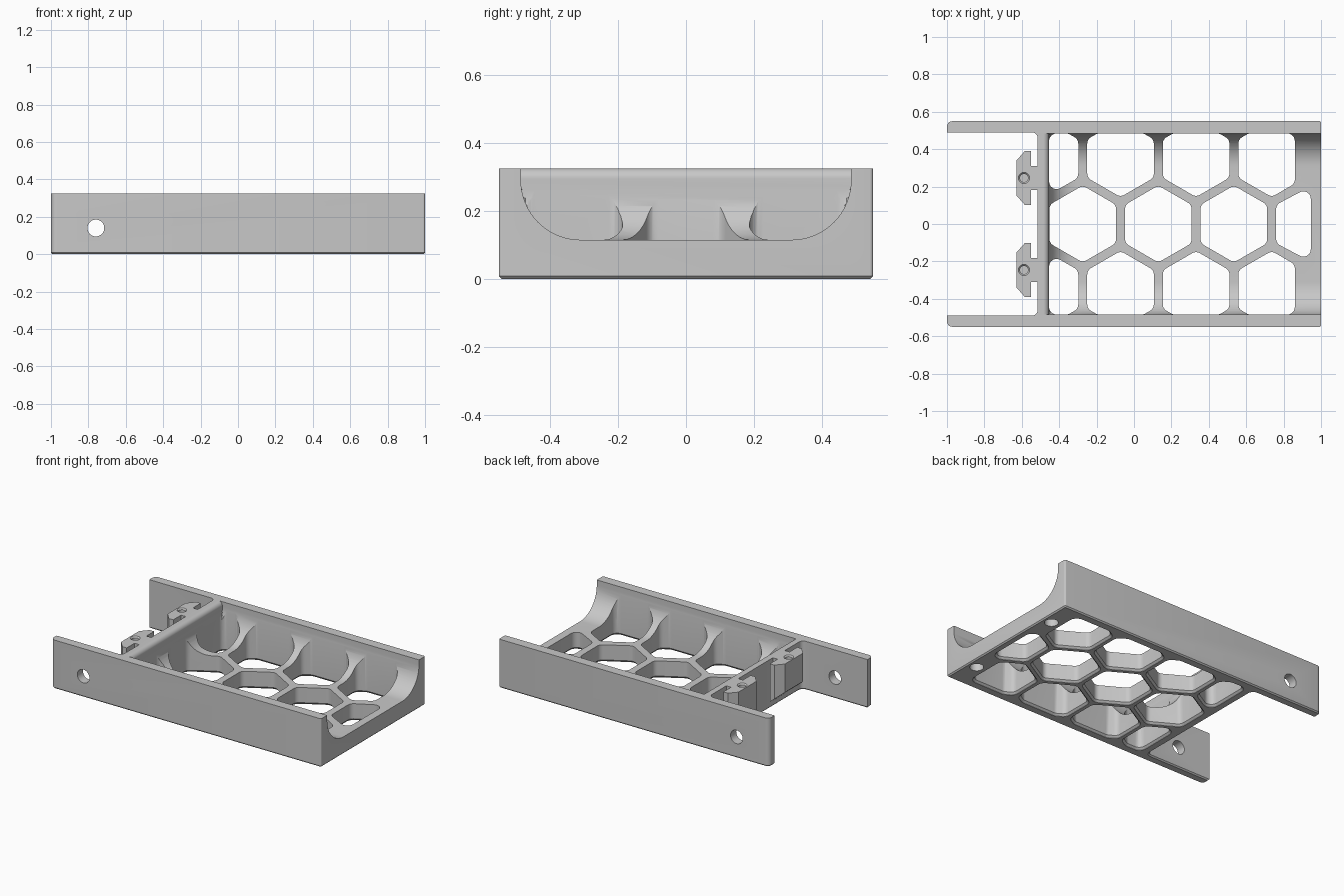
import bpy, bmesh, math
from mathutils import Vector

if "Cube" in bpy.data.objects:
    bpy.data.objects.remove(bpy.data.objects["Cube"])

grey = bpy.data.materials.new("plain_grey")
grey.diffuse_color = (0.58, 0.58, 0.58, 1)
grey.use_nodes = True
grey.node_tree.nodes["Principled BSDF"].inputs["Base Color"].default_value = grey.diffuse_color

L, WALL, INNER, HALF, H, FLOOR = -0.515, -0.455, 0.485, 0.55, 0.325, 0.115


def clip(pts, axis, limit, sign):
    """Keep the part of a polygon where sign * coordinate <= sign * limit."""
    out = []
    for a, b in zip(pts, pts[1:] + pts[:1]):
        da, db = sign * (a[axis] - limit), sign * (b[axis] - limit)
        if da <= 0:
            out.append(a)
        if da * db < 0:
            out.append(a.lerp(b, da / (da - db)))
    return out


def merge_short(pts, d):
    """Replace very short polygon edges by one corner."""
    out = []
    for p in pts:
        if out and (p - out[-1]).length < d:
            out[-1] = (p + out[-1]) / 2
        else:
            out.append(p)
    if (out[0] - out[-1]).length < d:
        out[0] = (out[0] + out.pop()) / 2
    return out


def rounded(pts, radii, seg=6):
    """Round polygon corners with tangent arcs."""
    out, n = [], len(pts)
    for i, p in enumerate(pts):
        r = radii[i] if isinstance(radii, list) else radii
        a, b = pts[i - 1] - p, pts[(i + 1) % n] - p
        half = a.angle(b) / 2
        if r <= 0 or half > 1.55:
            out.append(p)
            continue
        t = min(r / math.tan(half), a.length * 0.47, b.length * 0.47)
        r = t * math.tan(half)
        c = p + (a.normalized() + b.normalized()).normalized() * (r / math.sin(half))
        s, e = p + a.normalized() * t - c, p + b.normalized() * t - c
        turn = s.angle_signed(e)
        for k in range(seg + 1):
            ang = -turn * k / seg
            out.append(c + Vector((s.x * math.cos(ang) - s.y * math.sin(ang),
                                   s.x * math.sin(ang) + s.y * math.cos(ang))))
    return out


def offset(pts, d):
    """Grow a counter-clockwise polygon by d."""
    out, n = [], len(pts)
    for i, p in enumerate(pts):
        u, v = (p - pts[i - 1]).normalized(), (pts[(i + 1) % n] - p).normalized()
        n1, n2 = Vector((u.y, -u.x)), Vector((v.y, -v.x))
        out.append(p + (n1 + n2) * d / (1 + n1.dot(n2)))
    return out


def loft(bm, rings):
    """Skin closed rings of 3D points and cap both ends."""
    vs = [[bm.verts.new(p) for p in r] for r in rings]
    n = len(vs[0])
    for a, b in zip(vs, vs[1:]):
        for i in range(n):
            bm.faces.new((a[i], a[(i + 1) % n], b[(i + 1) % n], b[i]))
    bm.faces.new(vs[0][::-1])
    bm.faces.new(vs[-1])


def level(pts, z):
    return [(p.x, p.y, z) for p in pts]


def circle(cx, cy, r, n=32):
    return [Vector((cx + r * math.cos(2 * math.pi * i / n),
                    cy + r * math.sin(2 * math.pi * i / n))) for i in range(n)]


def make(name, bm):
    bmesh.ops.recalc_face_normals(bm, faces=bm.faces)
    me = bpy.data.meshes.new(name)
    bm.to_mesh(me)
    bm.free()
    ob = bpy.data.objects.new(name, me)
    bpy.context.collection.objects.link(ob)
    me.materials.append(grey)
    return ob


def cut(ob, bm):
    cutter = make("cutter", bm)
    cutter.hide_render = True
    mod = ob.modifiers.new("cut", 'BOOLEAN')
    mod.operation, mod.solver, mod.object = 'DIFFERENCE', 'EXACT', cutter
    bpy.context.view_layer.objects.active = ob
    bpy.ops.object.modifier_apply(modifier=mod.name)
    bpy.data.objects.remove(cutter)


def smooth(ob):
    bpy.ops.object.select_all(action='DESELECT')
    ob.select_set(True)
    bpy.context.view_layer.objects.active = ob
    bpy.ops.object.shade_smooth_by_angle(angle=math.radians(30))


# Tray body: rounded block, chamfered underneath
plan = [Vector(p) for p in [(-1, -HALF), (1, -HALF), (1, HALF), (-1, HALF)]]
plan = rounded(plan, [0.03, 0.01, 0.01, 0.03], 5)
bm = bmesh.new()
loft(bm, [level(offset(plan, -0.008), 0), level(plan, 0.008), level(plan, H)])
tray = make("tray_body", bm)

# Slot that leaves two long arms behind the end wall
slot = [Vector(p) for p in [(-1.2, -0.49), (L, -0.49), (L, 0.49), (-1.2, 0.49)]]
slot = rounded(slot, [0, 0.03, 0.03, 0], 6)
wide = offset(slot, 0.008)
bm = bmesh.new()
loft(bm, [level(wide, -0.05), level(wide, 0), level(slot, 0.008), level(slot, 0.5)])
cut(tray, bm)

# Rounded trough, open on the right, with a cove against the end wall
R = 0.175
arc = [(INNER - R + R * math.cos(a), FLOOR + R - R * math.sin(a))
       for a in [math.pi / 2 * i / 16 for i in range(17)]]
section = [(INNER, 0.5)] + arc + [(-y, z) for y, z in reversed(arc)] + [(-INNER, 0.5)]
rings, cove = [], 0.145
for i in range(11):
    a = math.pi / 2 * i / 10
    low = FLOOR + cove * (1 - math.sin(a))
    rings.append([(WALL + cove * (1 - math.cos(a)), y, max(z, low)) for y, z in section])
rings.append([(1.2, y, z) for y, z in section])
bm = bmesh.new()
loft(bm, rings)
cut(tray, bm)

# Rounded top edge of the end wall
r = 0.03
edge = [(WALL - r + r * math.sin(a), H - r + r * math.cos(a))
        for a in [math.pi / 2 * i / 8 for i in range(9)]]
edge += [(WALL + 0.02, H - r), (WALL + 0.02, H + 0.05), (WALL - r, H + 0.05)]
bm = bmesh.new()
loft(bm, [[(x, y, z) for x, z in edge] for y in (-INNER, INNER)])
cut(tray, bm)

# Honeycomb openings, flared at the underside
bm = bmesh.new()
pitch, apothem = 0.404, 0.178
for row in (-1, 0, 1):
    for k in range(4):
        cx = -0.274 + pitch * k - (pitch / 2 if row else 0)
        cy = row * pitch * math.sqrt(3) / 2
        rad = apothem / math.cos(math.pi / 6)
        cell = [Vector((cx + rad * math.cos(math.radians(30 + 60 * i)),
                        cy + rad * math.sin(math.radians(30 + 60 * i)))) for i in range(6)]
        for axis, lim, s in ((0, WALL + 0.001, -1), (0, 0.86 if row else 0.953, 1),
                             (1, INNER - 0.001, 1), (1, 0.001 - INNER, -1)):
            cell = clip(cell, axis, lim, s)
        cell = rounded(merge_short(cell, 0.03), 0.04)
        wide = offset(cell, 0.012)
        loft(bm, [level(wide, -0.05), level(wide, 0.002), level(cell, 0.014), level(cell, 0.45)])
cut(tray, bm)

# Blind holes below the open end
bm = bmesh.new()
for s in (-1, 1):
    c = circle(0.937, s * 0.348, 0.042)
    loft(bm, [level(c, -0.05), level(c, 0.07)])
cut(tray, bm)

# Pivot hole through both arms
bm = bmesh.new()
loft(bm, [[(p.x, y, p.y) for p in circle(-0.76, 0.14, 0.045)] for y in (-0.7, 0.7)])
cut(tray, bm)
smooth(tray)

# Two T-shaped clips on the end wall with sloping undersides and screw holes
clip_half = [(L + 0.01, 0.063), (-0.55, 0.063), (-0.55, 0.145), (-0.583, 0.145), (-0.627, 0.095)]
clip_plan = clip_half + [(x, -y) for x, y in reversed(clip_half)]
for side, s in (("back", 1), ("front", -1)):
    cy = s * 0.246
    bm = bmesh.new()
    loft(bm, [[(x, y + cy, 0.135 - 0.85 * (x + 0.627)) for x, y in clip_plan],
              [(x, y + cy, H) for x, y in clip_plan]])
    ob = make("clip_" + side, bm)
    bm = bmesh.new()
    hole, sink = circle(-0.588, cy, 0.022), circle(-0.588, cy, 0.03)
    loft(bm, [level(hole, 0.18), level(hole, H - 0.008), level(sink, H), level(sink, H + 0.05)])
    cut(ob, bm)
    smooth(ob)
